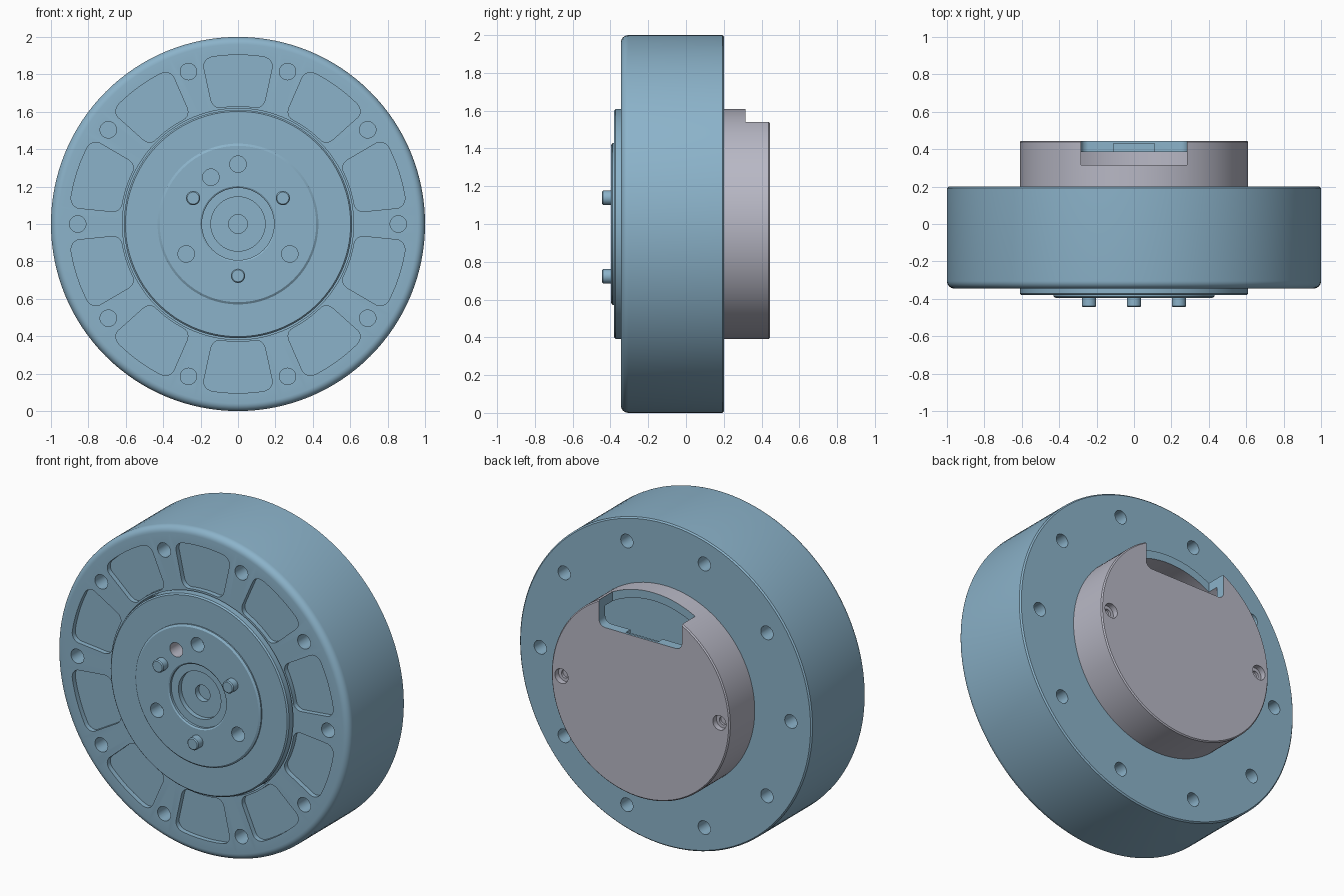
import bpy, bmesh, math

if "Cube" in bpy.data.objects:
    bpy.data.objects.remove(bpy.data.objects["Cube"])

BLUE, GREY = 0, 1
mats = []
for name, col in (("steel_blue", (0.26, 0.45, 0.59)), ("light_grey", (0.48, 0.48, 0.56))):
    m = bpy.data.materials.new(name)
    m.diffuse_color = (*col, 1)
    m.use_nodes = True
    m.node_tree.nodes["Principled BSDF"].inputs["Base Color"].default_value = m.diffuse_color
    mats.append(m)


def lathe(bm, profile, x=0, z=0, segs=32, mat=BLUE):
    """Spin (radius, y) points, starting and ending on the axis, about a y axis."""
    rows = []
    for r, y in profile:
        if r == 0:
            rows.append([bm.verts.new((x, y, 1 + z))])
        else:
            rows.append([bm.verts.new((x + r * math.cos(2 * math.pi * i / segs), y,
                                       1 + z + r * math.sin(2 * math.pi * i / segs)))
                         for i in range(segs)])
    for a, b in zip(rows, rows[1:]):
        for i in range(segs):
            j = (i + 1) % segs
            if len(a) == 1:
                vs = (a[0], b[i], b[j])
            elif len(b) == 1:
                vs = (a[i], b[0], a[j])
            else:
                vs = (a[i], b[i], b[j], a[j])
            bm.faces.new(vs).material_index = mat if len(vs) == 4 or mat == BLUE else GREY


def cyl(bm, r, y0, y1, x=0, z=0, mat=BLUE, end_mat=None):
    n = len(bm.faces)
    lathe(bm, [(0, y0), (r, y0), (r, y1), (0, y1)], x, z, 32, mat)
    if end_mat is not None:
        bm.faces.ensure_lookup_table()
        for f in bm.faces[n:]:
            if len(f.verts) == 3:
                f.material_index = end_mat


def prism(bm, pts, y0, y1):
    a = [bm.verts.new((x, y0, 1 + z)) for x, z in pts]
    b = [bm.verts.new((x, y1, 1 + z)) for x, z in pts]
    bm.faces.new(a)
    bm.faces.new(b[::-1])
    for i in range(len(a)):
        j = (i + 1) % len(a)
        bm.faces.new((a[i], b[i], b[j], a[j]))


def rounded_rect(hw, hh, rad, edge=1):
    """Rounded rectangle outline; edge = pieces along each straight side."""
    corners = []
    for k, (sx, sy) in enumerate(((1, 1), (-1, 1), (-1, -1), (1, -1))):
        corners.append([(sx * (hw - rad) + rad * math.cos(math.pi / 2 * (k + t / 6)),
                         sy * (hh - rad) + rad * math.sin(math.pi / 2 * (k + t / 6)))
                        for t in range(7)])
    pts = []
    for k in range(4):
        pts += corners[k]
        p, q = corners[k][-1], corners[(k + 1) % 4][0]
        pts += [(p[0] + (q[0] - p[0]) * t / edge, p[1] + (q[1] - p[1]) * t / edge)
                for t in range(1, edge)]
    return pts


def finish(name, bm):
    bmesh.ops.recalc_face_normals(bm, faces=bm.faces[:])
    me = bpy.data.meshes.new(name)
    bm.to_mesh(me)
    bm.free()
    ob = bpy.data.objects.new(name, me)
    bpy.context.collection.objects.link(ob)
    for m in mats:
        me.materials.append(m)
    return ob


def activate(ob):
    bpy.ops.object.select_all(action='DESELECT')
    ob.select_set(True)
    bpy.context.view_layer.objects.active = ob


def cut(ob, bm):
    cutter = finish("cutter", bm)
    cutter.hide_render = True
    mod = ob.modifiers.new("cut", 'BOOLEAN')
    mod.operation = 'DIFFERENCE'
    mod.solver = 'EXACT'
    mod.object = cutter
    activate(ob)
    bpy.ops.object.modifier_apply(modifier=mod.name)
    bpy.data.objects.remove(cutter)


def smooth(ob):
    activate(ob)
    bpy.ops.object.shade_smooth_by_angle(angle=math.radians(30))


def polar(r, deg):
    return r * math.cos(math.radians(deg)), r * math.sin(math.radians(deg))


# Main housing: rounded front rim, chamfered back rim, seat for the hub
bm = bmesh.new()
rim = [(0.96 + 0.04 * math.sin(math.radians(a)), -0.305 - 0.04 * math.cos(math.radians(a)))
       for a in range(0, 91, 15)]
lathe(bm, [(0, -0.2), (0.618, -0.2), (0.618, -0.345)] + rim
      + [(1, 0.192), (0.992, 0.2), (0, 0.2)], segs=128)
housing = finish("housing", bm)

# Ten pockets and ten bolt holes on each side
bm = bmesh.new()
for i in range(10):
    pocket = []
    for u, v in rounded_rect(0.165, 0.137, 0.05, 6):
        r, t = 0.767 + v, u / 0.767 + math.radians(18 + 36 * i)
        pocket.append((r * math.cos(t), r * math.sin(t)))
    prism(bm, pocket, -0.4, -0.315)
    x, z = polar(0.857, 36 * i)
    cyl(bm, 0.044, -0.4, -0.2, x, z)
    cyl(bm, 0.042, 0.08, 0.3, x, z)
cut(housing, bm)
smooth(housing)

# Stepped front hub with central recess
bm = bmesh.new()
lathe(bm, [(0, -0.31), (0.05, -0.31), (0.05, -0.345), (0.145, -0.345), (0.145, -0.375),
           (0.193, -0.375), (0.193, -0.39), (0.202, -0.396), (0.418, -0.396), (0.43, -0.388),
           (0.43, -0.38), (0.602, -0.38), (0.61, -0.372), (0.61, -0.19), (0, -0.19)], segs=128)
hub = finish("hub", bm)
bm = bmesh.new()
for a in (90, 210, 330):
    cyl(bm, 0.044, -0.5, -0.3, *polar(0.32, a))
cyl(bm, 0.044, -0.5, -0.25, -0.145, 0.25, GREY, BLUE)
cut(hub, bm)
smooth(hub)

# Three drive pins
for i, a in enumerate((30, 150, 270)):
    bm = bmesh.new()
    lathe(bm, [(0, -0.445), (0.032, -0.445), (0.038, -0.439), (0.038, -0.36), (0, -0.36)],
          *polar(0.277, a))
    smooth(finish(f"drive_pin_{i + 1}", bm))

# Hollow back cover
bm = bmesh.new()
lathe(bm, [(0, 0.445), (0.603, 0.445), (0.61, 0.438), (0.61, 0.2), (0.56, 0.2),
           (0.56, 0.385), (0, 0.385)], segs=128, mat=GREY)
cover = finish("back_cover", bm)

# Cable opening, with a shallow step in its lower edge
bm = bmesh.new()
prism(bm, [(x, z + 0.68) for x, z in rounded_rect(0.283, 0.3, 0.04)], 0.315, 0.6)
cut(cover, bm)
bm = bmesh.new()
prism(bm, [(-0.11, 0.36), (0.11, 0.36), (0.11, 0.42), (-0.11, 0.42)], 0.36, 0.43)
cut(cover, bm)

# Counterbored screw holes
bm = bmesh.new()
for s in (-1, 1):
    lathe(bm, [(0, 0.395), (0.025, 0.395), (0.025, 0.41), (0.045, 0.41), (0.045, 0.5), (0, 0.5)],
          s * 0.54, 0, 32, GREY)
cut(cover, bm)
smooth(cover)
